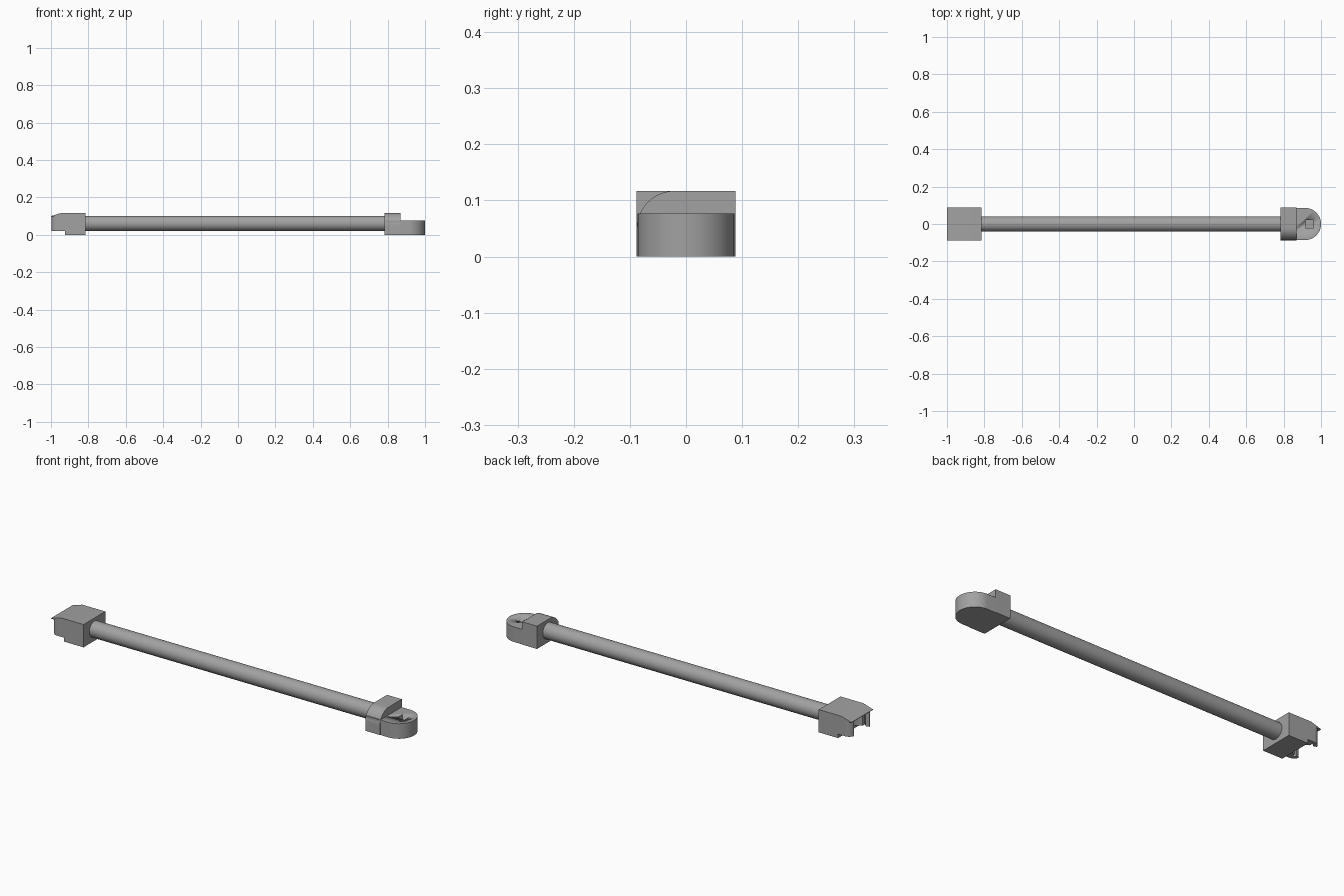
import bpy, bmesh
from math import pi, sin, cos, radians
from mathutils import Matrix, Vector

cube = bpy.data.objects.get("Cube")
if cube:
    bpy.data.objects.remove(cube, do_unlink=True)

grey = bpy.data.materials.new("mid_grey")
grey.use_nodes = True
colour = (0.36, 0.36, 0.36, 1)
grey.diffuse_color = colour
grey.node_tree.nodes["Principled BSDF"].inputs["Base Color"].default_value = colour


def arc(cx, cy, r, a0, a1, n=16):
    """Points on a circular arc, angles in degrees."""
    angles = [radians(a0 + (a1 - a0) * i / n) for i in range(n + 1)]
    return [(cx + r * cos(a), cy + r * sin(a)) for a in angles]


def prism(name, outline, axis, lo, hi):
    """Extrude a 2D outline along the x, y or z axis."""
    place = {"x": lambda a, b: (lo, a, b),
             "y": lambda a, b: (a, lo, b),
             "z": lambda a, b: (a, b, lo)}[axis]
    bm = bmesh.new()
    face = bm.faces.new([bm.verts.new(place(a, b)) for a, b in outline])
    out = bmesh.ops.extrude_face_region(bm, geom=[face])
    step = Vector([(hi - lo) * (axis == k) for k in "xyz"])
    moved = [v for v in out["geom"] if isinstance(v, bmesh.types.BMVert)]
    bmesh.ops.translate(bm, verts=moved, vec=step)
    bmesh.ops.recalc_face_normals(bm, faces=bm.faces)
    mesh = bpy.data.meshes.new(name)
    bm.to_mesh(mesh)
    bm.free()
    mesh.materials.append(grey)
    obj = bpy.data.objects.new(name, mesh)
    bpy.context.collection.objects.link(obj)
    bpy.ops.object.select_all(action="DESELECT")
    obj.select_set(True)
    bpy.context.view_layer.objects.active = obj
    bpy.ops.object.shade_smooth_by_angle(angle=radians(30))
    return obj


def cut(obj, cutter):
    mod = obj.modifiers.new("cut", "BOOLEAN")
    mod.operation = "DIFFERENCE"
    mod.solver = "EXACT"
    mod.object = cutter
    cutter.hide_render = True
    cutter.hide_set(True)


# Long round rod between the two ends
prism("rod", arc(0, 0.061, 0.041, 0, 352.5, 47), "x", -0.83, 0.80)

# Clip end: stepped block with a sloping overhanging lip
clip = prism("clip_block",
             [(-0.815, 0), (-0.925, 0), (-0.925, 0.02), (-0.965, 0.02),
              (-0.965, 0.098), (-1, 0.098), (-1, 0.1), (-0.945, 0.117), (-0.815, 0.117)],
             "y", -0.088, 0.088)
socket = prism("clip_socket_cutter", arc(-0.978, 0, 0.055, 0, 350, 35), "z", -0.02, 0.095)
cut(clip, socket)

# Curved prongs hanging below the lip
for side, name in ((1, "left"), (-1, "right")):
    outer = arc(-0.964, 0.053, 0.035, 90, 165, 10)
    inner = arc(-0.964, 0.053, 0.016, 165, 90, 8)
    prism(name + "_clip_prong", [(x, side * y) for x, y in outer + inner], "z", 0.02, 0.099)

# Eye end: slab with a round nose and a shallow square hole
slab = prism("eye_slab",
             [(0.785, -0.086)] + arc(0.914, 0, 0.086, -90, 90, 32) + [(0.785, 0.086)],
             "z", 0, 0.077)
hole = prism("eye_hole_cutter",
             [(0.918, -0.021), (0.96, -0.021), (0.96, 0.021), (0.918, 0.021)],
             "z", 0.03, 0.1)
cut(slab, hole)

# Raised shoulder with one rounded upper edge
prism("eye_shoulder",
      [(0.088, 0), (0.088, 0.117)] + arc(-0.02, 0.049, 0.068, 90, 180) + [(-0.088, 0)],
      "x", 0.784, 0.868)
